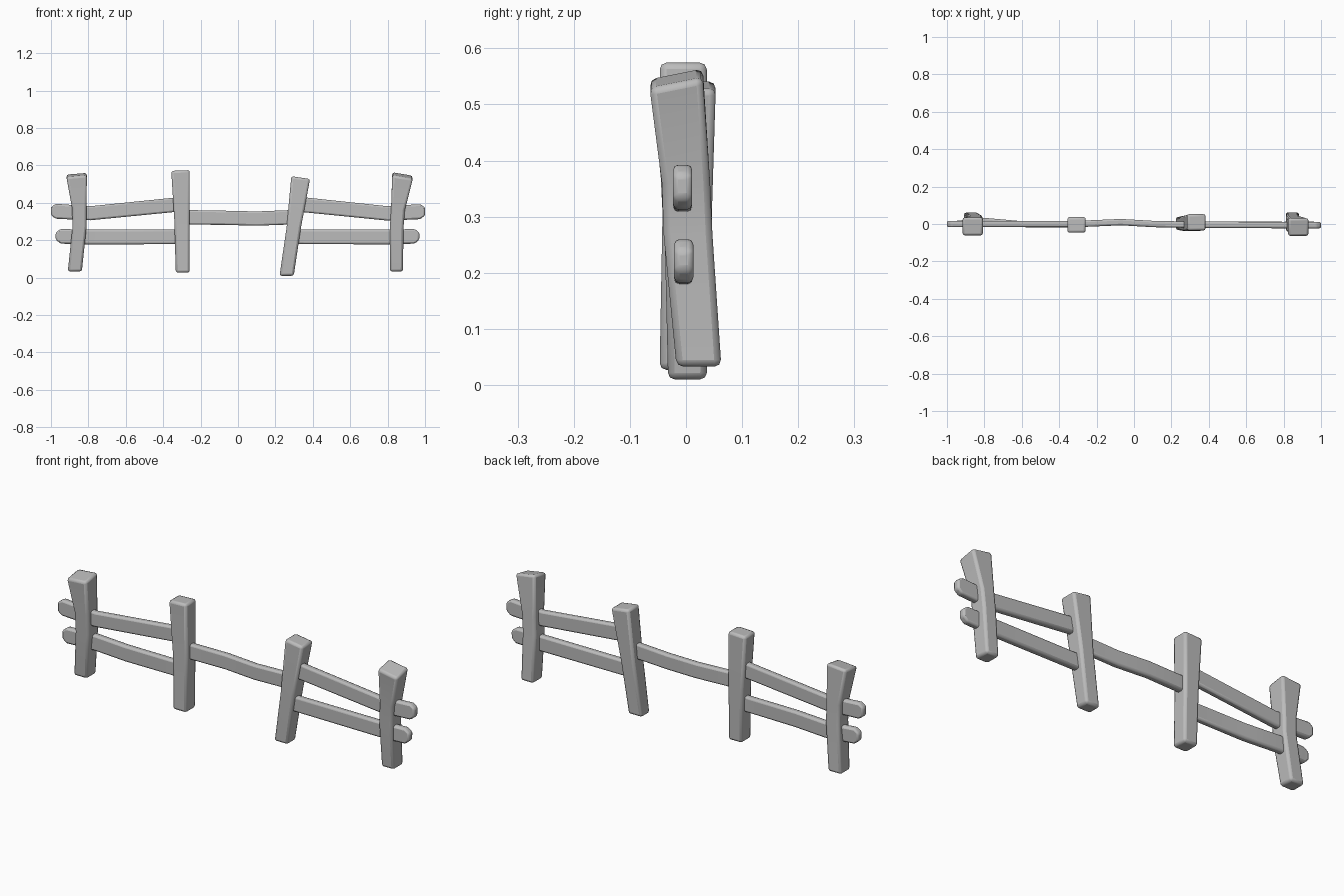
import bpy
import math

cube = bpy.data.objects.get("Cube")
if cube:
    bpy.data.objects.remove(cube)

wood = bpy.data.materials.new("weathered_grey")
wood.use_nodes = True
GREY = (0.5, 0.5, 0.5, 1)
wood.diffuse_color = GREY
wood.node_tree.nodes["Principled BSDF"].inputs["Base Color"].default_value = GREY


def timber(name, rings, bevel):
    """Skin a row of four-cornered rings, then round the edges."""
    verts = [v for ring in rings for v in ring]
    faces = [(3, 2, 1, 0), tuple(len(verts) - 4 + i for i in range(4))]
    for r in range(len(rings) - 1):
        for i in range(4):
            j = (i + 1) % 4
            a, b = r * 4, r * 4 + 4
            faces.append((a + i, a + j, b + j, b + i))
    mesh = bpy.data.meshes.new(name)
    mesh.from_pydata(verts, [], faces)
    mesh.materials.append(wood)
    obj = bpy.data.objects.new(name, mesh)
    bpy.context.collection.objects.link(obj)
    mod = obj.modifiers.new("soft_edges", "BEVEL")
    mod.width = bevel
    mod.segments = 2
    mod.limit_method = "ANGLE"
    mod.angle_limit = math.radians(35)
    for o in bpy.context.selected_objects:
        o.select_set(False)
    obj.select_set(True)
    bpy.context.view_layer.objects.active = obj
    bpy.ops.object.shade_smooth_by_angle(angle=math.radians(40))
    return obj


def post(name, stations, slope_x=0, slope_y=0):
    """Stations are (z, x min, x max, y min, y max); slopes tilt the top cut."""
    rings = []
    for n, (z, x0, x1, y0, y1) in enumerate(stations):
        top = n == len(stations) - 1
        ring = []
        for x, y in ((x0, y0), (x1, y0), (x1, y1), (x0, y1)):
            tilt = slope_x * (x - (x0 + x1) / 2) + slope_y * (y - (y0 + y1) / 2)
            ring.append((x, y, z + (tilt if top else 0)))
        rings.append(ring)
    timber(name, rings, 0.012)


def rail(name, stations, thick=0.034):
    """Stations are (x, centre y, z min, z max), running towards +x."""
    rings = []
    for x, y, z0, z1 in stations:
        a, b = y - thick / 2, y + thick / 2
        rings.append([(x, a, z0), (x, b, z0), (x, b, z1), (x, a, z1)])
    timber(name, rings, 0.009)


# Leaning posts, wider at the top
post("outer_right_post", [
    (0.033, -0.91, -0.835, -0.015, 0.062),
    (0.27, -0.885, -0.81, -0.04, 0.047),
    (0.37, -0.887, -0.81, -0.045, 0.043),
    (0.55, -0.918, -0.808, -0.062, 0.035)], 0.08, 0.15)
post("inner_right_post", [
    (0.027, -0.333, -0.258, -0.047, 0.033),
    (0.30, -0.34, -0.258, -0.042, 0.037),
    (0.573, -0.357, -0.258, -0.047, 0.037)], 0.04)
post("inner_left_post", [
    (0.01, 0.222, 0.298, -0.032, 0.037),
    (0.27, 0.26, 0.337, -0.038, 0.045),
    (0.535, 0.285, 0.385, -0.035, 0.053)], -0.15)
post("outer_left_post", [
    (0.033, 0.812, 0.882, -0.017, 0.063),
    (0.27, 0.812, 0.885, -0.04, 0.047),
    (0.36, 0.818, 0.892, -0.043, 0.043),
    (0.547, 0.825, 0.935, -0.065, 0.03)], -0.17, 0.2)

# Upper rails, with blunt outer ends
rail("upper_right_rail", [
    (-1, 0, 0.335, 0.377), (-0.975, 0, 0.315, 0.395),
    (-0.79, 0, 0.307, 0.382), (-0.3, 0, 0.355, 0.432)])
rail("upper_left_rail", [
    (0.33, -0.004, 0.352, 0.432), (0.8, -0.006, 0.305, 0.382),
    (0.975, -0.006, 0.313, 0.393), (1, -0.006, 0.333, 0.375)])

# Lower rails, the right one bowed to the back
rail("lower_right_rail", [
    (-0.975, 0, 0.205, 0.24), (-0.95, 0, 0.182, 0.26),
    (-0.8, 0.016, 0.178, 0.257), (-0.62, 0, 0.178, 0.257),
    (-0.3, -0.003, 0.18, 0.257)])
rail("lower_left_rail", [
    (0.3, -0.003, 0.18, 0.257), (0.8, -0.005, 0.178, 0.257),
    (0.945, -0.004, 0.182, 0.26), (0.97, -0.004, 0.205, 0.24)])

# Single wavy middle rail
rail("middle_rail", [
    (-0.3, 0, 0.285, 0.362), (-0.07, 0.01, 0.282, 0.358),
    (0.1, 0, 0.278, 0.354), (0.3, -0.004, 0.285, 0.362)])
